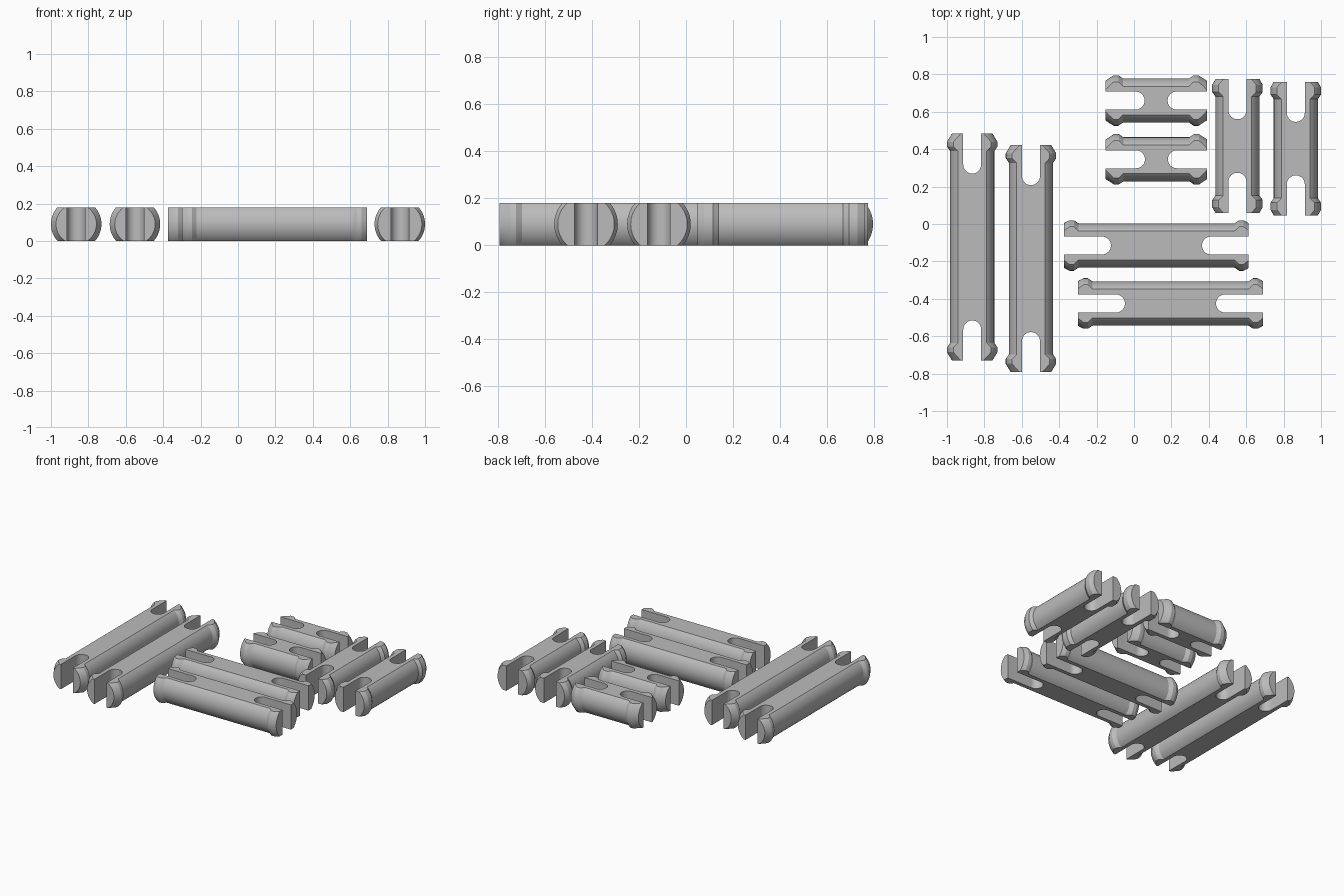
import bpy, bmesh, math
from mathutils import Matrix, Vector

if "Cube" in bpy.data.objects:
    bpy.data.objects.remove(bpy.data.objects["Cube"])

H = 0.18          # pin thickness between the two flats
BODY_R = 0.118    # shank radius
LIP_R = 0.135     # radius of the snap lips
SLOT_R = 0.048    # half width of the end slots
SEG = 72

grey = bpy.data.materials.new("plain_grey")
grey.diffuse_color = (0.5, 0.5, 0.5, 1)
grey.use_nodes = True
grey.node_tree.nodes["Principled BSDF"].inputs["Base Color"].default_value = grey.diffuse_color


def new_object(name, bm):
    bmesh.ops.recalc_face_normals(bm, faces=bm.faces)
    mesh = bpy.data.meshes.new(name)
    bm.to_mesh(mesh)
    bm.free()
    ob = bpy.data.objects.new(name, mesh)
    bpy.context.collection.objects.link(ob)
    return ob


def lathe(profile):
    """Closed solid turned around the x axis from (x, radius) points."""
    bm = bmesh.new()
    rings = []
    for x, r in profile:
        rings.append([bm.verts.new((x, r * math.cos(2 * math.pi * i / SEG),
                                    r * math.sin(2 * math.pi * i / SEG)))
                      for i in range(SEG)])
    for a, b in zip(rings, rings[1:]):
        for i in range(SEG):
            j = (i + 1) % SEG
            bm.faces.new((a[i], a[j], b[j], b[i]))
    bm.faces.new(rings[0])
    bm.faces.new(rings[-1])
    return bm


def slot_cutter(half, depth):
    """Round-ended prisms that open both ends of the pin."""
    bm = bmesh.new()
    for side in (1, -1):
        cx = half - depth + SLOT_R
        pts = [(half + 0.1, -SLOT_R), (half + 0.1, SLOT_R)]
        for i in range(25):
            a = math.pi / 2 + math.pi * i / 24
            pts.append((cx + SLOT_R * math.cos(a), SLOT_R * math.sin(a)))
        face = bm.faces.new([bm.verts.new((side * x, y, -0.2)) for x, y in pts])
        out = bmesh.ops.extrude_face_region(bm, geom=[face])
        bmesh.ops.translate(bm, vec=(0, 0, 0.4), verts=[
            v for v in out["geom"] if isinstance(v, bmesh.types.BMVert)])
    return new_object("slot_cutter", bm)


def make_pin(name, centre, length, vertical, depth, lip, end_r):
    half = length / 2
    a, b, c = lip
    # Turned shank with a chamfered snap lip at each end
    left = [(-half, end_r), (-half + a, LIP_R), (-half + b, LIP_R),
            (-half + c, BODY_R)]
    bm = lathe(left + [(-x, r) for x, r in reversed(left)])
    # Flats on top and bottom
    for s in (1, -1):
        geom = bm.verts[:] + bm.edges[:] + bm.faces[:]
        cut = bmesh.ops.bisect_plane(bm, geom=geom, plane_co=(0, 0, s * H / 2),
                                     plane_no=(0, 0, s), clear_outer=True)
        edges = [e for e in cut["geom_cut"] if isinstance(e, bmesh.types.BMEdge)]
        bmesh.ops.contextual_create(bm, geom=edges)
    pin = new_object(name, bm)
    # End slots
    cutter = slot_cutter(half, depth)
    mod = pin.modifiers.new("slots", 'BOOLEAN')
    mod.operation = 'DIFFERENCE'
    mod.solver = 'EXACT'
    mod.object = cutter
    bpy.ops.object.select_all(action='DESELECT')
    bpy.context.view_layer.objects.active = pin
    pin.select_set(True)
    bpy.ops.object.modifier_apply(modifier=mod.name)
    bpy.data.objects.remove(cutter)
    # Place, colour and shade
    pin.data.transform(Matrix.Translation(Vector((*centre, H / 2))) @
                       Matrix.Rotation(math.pi / 2 if vertical else 0, 4, 'Z'))
    pin.data.materials.clear()
    pin.data.materials.append(grey)
    bpy.ops.object.shade_smooth_by_angle(angle=math.radians(20))


WIDE_LIP = (0.045, 0.07, 0.095)
SLIM_LIP = (0.028, 0.052, 0.077)

# Long pins
make_pin("long_pin_1", (-0.865, -0.123), 1.214, True, 0.214, WIDE_LIP, 0.108)
make_pin("long_pin_2", (-0.551, -0.185), 1.214, True, 0.214, WIDE_LIP, 0.108)
# Medium pins
make_pin("medium_pin_1", (0.12, -0.115), 0.987, False, 0.25, SLIM_LIP, 0.12)
make_pin("medium_pin_2", (0.195, -0.425), 0.987, False, 0.25, SLIM_LIP, 0.12)
# Short pins lying across
make_pin("short_pin_1", (0.118, 0.66), 0.543, False, 0.21, WIDE_LIP, 0.106)
make_pin("short_pin_2", (0.12, 0.346), 0.543, False, 0.21, WIDE_LIP, 0.106)
# Short pins lying lengthwise
make_pin("slim_pin_1", (0.553, 0.417), 0.714, True, 0.214, (0.03, 0.068, 0.092), 0.118)
make_pin("slim_pin_2", (0.865, 0.403), 0.714, True, 0.214, (0.03, 0.068, 0.092), 0.118)
